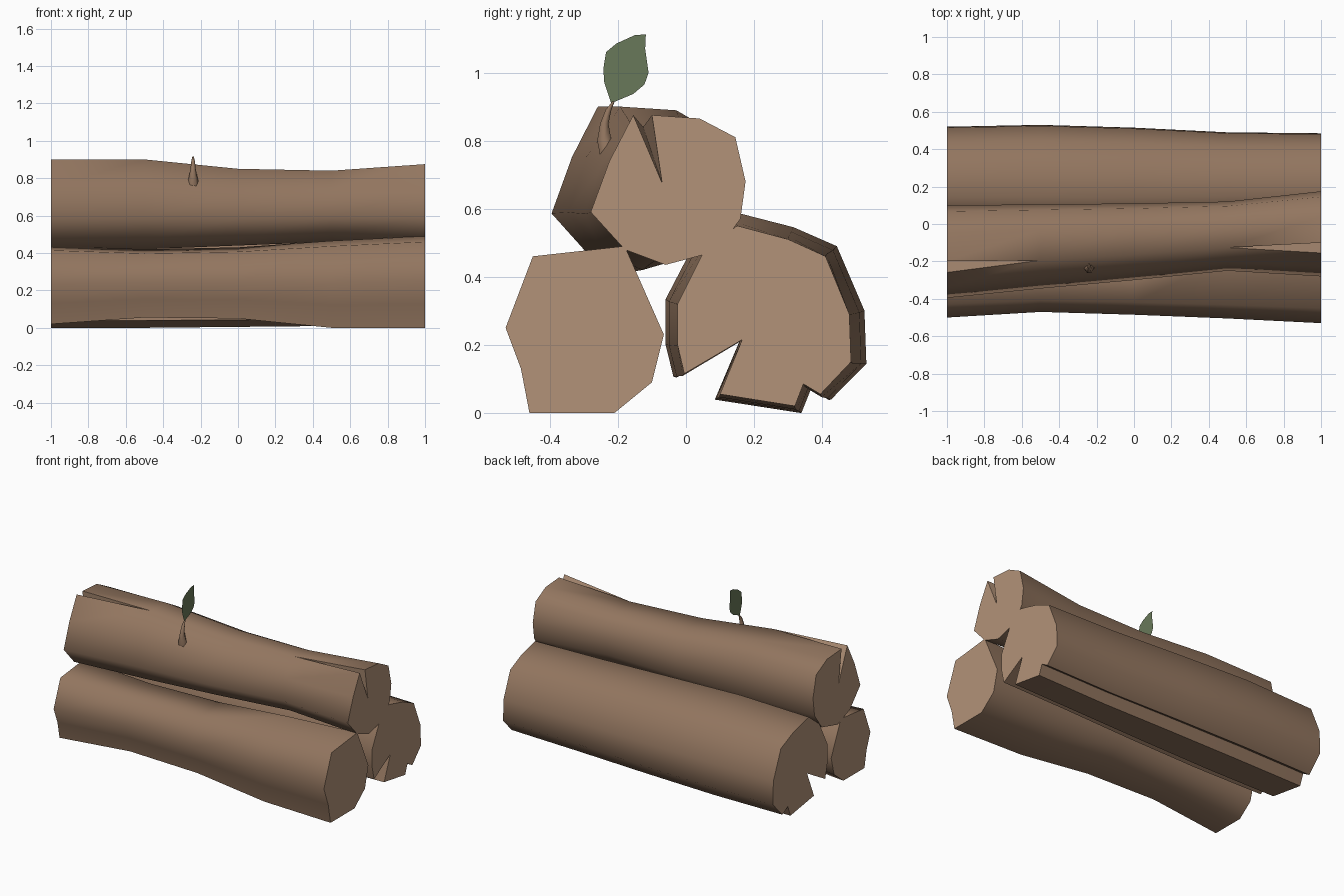
import bpy, bmesh
from math import cos, sin, tau, radians

if "Cube" in bpy.data.objects:
    bpy.data.objects.remove(bpy.data.objects["Cube"], do_unlink=True)


def material(name, rgb):
    mat = bpy.data.materials.new(name)
    mat.use_nodes = True
    mat.diffuse_color = (*rgb, 1)
    bsdf = mat.node_tree.nodes["Principled BSDF"]
    bsdf.inputs["Base Color"].default_value = (*rgb, 1)
    bsdf.inputs["Roughness"].default_value = 0.9
    return mat


bark = material("bark brown", (0.29, 0.18, 0.115))
wood = material("cut wood tan", (0.45, 0.29, 0.19))
green = material("leaf green", (0.14, 0.19, 0.10))


def finish(name, bm, mats):
    mesh = bpy.data.meshes.new(name)
    bm.to_mesh(mesh)
    bm.free()
    for mat in mats:
        mesh.materials.append(mat)
    obj = bpy.data.objects.new(name, mesh)
    bpy.context.collection.objects.link(obj)
    bpy.ops.object.select_all(action="DESELECT")
    obj.select_set(True)
    bpy.context.view_layer.objects.active = obj
    bpy.ops.object.shade_smooth_by_angle(angle=radians(72))
    return obj


def loft(name, rings, mats, wood_strips=()):
    """Skin a row of equal-sized rings and close both ends with cut wood."""
    bm = bmesh.new()
    rows = [[bm.verts.new(p) for p in ring] for ring in rings]
    n = len(rows[0])
    for a, b in zip(rows, rows[1:]):
        for i in range(n):
            j = (i + 1) % n
            face = bm.faces.new((a[i], a[j], b[j], b[i]))
            face.material_index = 1 if i in wood_strips else 0
    for row in (rows[0], rows[-1]):
        bm.faces.new(row).material_index = len(mats) - 1
    bmesh.ops.remove_doubles(bm, verts=bm.verts[:], dist=0.0005)
    bmesh.ops.recalc_face_normals(bm, faces=bm.faces[:])
    return finish(name, bm, mats)


def fit(profile, frame, box):
    """Map a profile from its own frame (y0, y1, z0, z1) into a ring's box."""
    y0, y1, z0, z1 = frame
    a, b, c, d = box
    return [(a + (y - y0) / (y1 - y0) * (b - a),
             c + (z - z0) / (z1 - z0) * (d - c)) for y, z in profile]


def log(name, profile, boxes, split=None):
    """Five sections along x; a split opens only at the two sawn ends."""
    ys, zs = zip(*profile)
    frame = (min(ys), max(ys), min(zs), max(zs))
    rings = []
    for k, box in enumerate(boxes):
        section = list(profile)
        if split and 0 < k < len(boxes) - 1:
            lip_a, lip_b = profile[split - 1], profile[split + 1]
            middle = ((lip_a[0] + lip_b[0]) / 2, lip_a[1])
            section[split - 1:split + 2] = [middle] * 3
        x = -1 + k / 2
        rings.append([(x, y, z) for y, z in fit(section, frame, box)])
    strips = (split - 1, split) if split else ()
    return loft(name, rings, [bark, wood], strips)


# Front lower log
log("front_log",
    [(-.53, .25), (-.45, .46), (-.18, .49), (-.065, .23),
     (-.10, .09), (-.21, 0), (-.46, 0), (-.485, .13)],
    [(-.50, -.09, .02, .44), (-.47, -.11, .055, .42), (-.485, -.10, .05, .43),
     (-.505, -.08, 0, .465), (-.53, -.065, 0, .49)])

# Back lower log, with long grooves underneath
log("back_log",
    [(.15, .55), (.30, .51), (.41, .46), (.48, .29), (.485, .15),
     (.395, .055), (.345, .085), (.32, .02), (.10, .055), (.165, .215),
     (-.005, .115), (-.025, .20), (-.025, .32), (.05, .47)],
    [(-.05, .52, 0, .58), (-.06, .53, 0, .59), (-.05, .515, .005, .575),
     (-.03, .49, .01, .56), (-.025, .485, .02, .55)])

# Top log, split at both ends
log("top_log",
    [(-.28, .59), (-.225, .74), (-.155, .875), (-.07, .675), (-.10, .875),
     (.04, .865), (.145, .81), (.175, .68), (.16, .57), (.09, .475),
     (-.06, .435), (-.18, .48)],
    [(-.395, .10, .415, .90), (-.345, .105, .42, .90), (-.30, .11, .44, .85),
     (-.25, .12, .46, .84), (-.28, .175, .435, .875)],
    split=3)

# Curved twig
stem = [(-.215, .74, .04), (-.24, .80, .024), (-.24, .85, .014),
        (-.228, .89, .010), (-.213, .915, .004)]
loft("twig",
     [[(-.24 + r * cos(i * tau / 6), y + r * sin(i * tau / 6), z)
       for i in range(6)] for y, z, r in stem], [bark])

# Flat leaf standing on the twig
outline = [(-.22, .91), (-.24, .97), (-.243, 1.01), (-.235, 1.06), (-.205, 1.085),
           (-.15, 1.11), (-.118, 1.112), (-.12, 1.07), (-.11, 1.0),
           (-.122, .965), (-.155, .937)]
bm = bmesh.new()
bm.faces.new([bm.verts.new((-.24, y, z)) for y, z in reversed(outline)])
finish("leaf", bm, [green])
